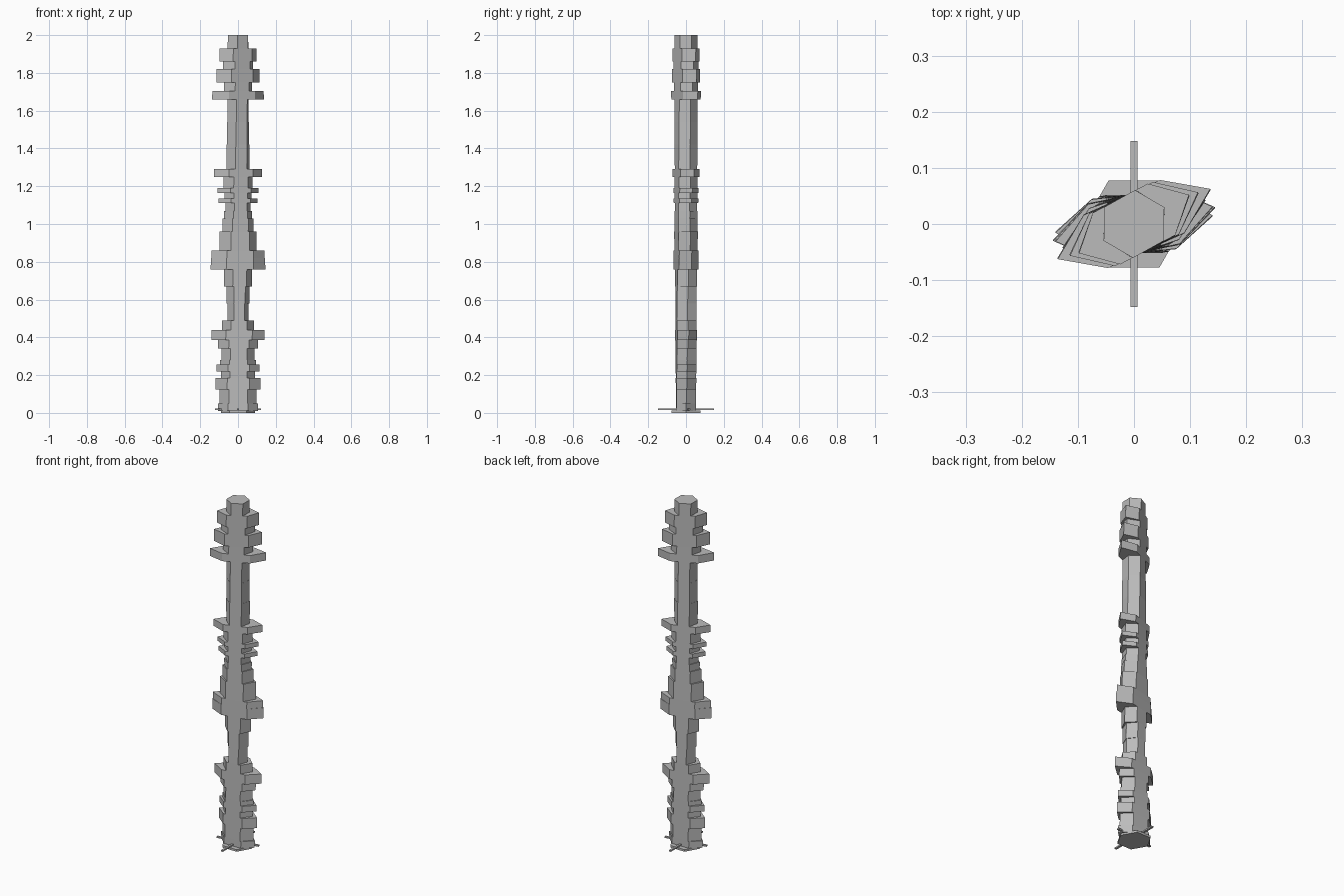
import bpy, bmesh, math
from mathutils import Matrix

cube = bpy.data.objects.get("Cube")
if cube:
    bpy.data.objects.remove(cube, do_unlink=True)

# Single stone colour
grey = bpy.data.materials.new("concrete_grey")
grey.use_nodes = True
colour = (0.5, 0.5, 0.5, 1)
grey.diffuse_color = colour
bsdf = next(n for n in grey.node_tree.nodes if n.type == "BSDF_PRINCIPLED")
bsdf.inputs["Base Color"].default_value = colour

TWIST = math.radians(14.5)   # turn per unit of height
RADIUS = 0.06                # hexagon radius across the narrow direction


def finish(name, bm):
    bmesh.ops.recalc_face_normals(bm, faces=bm.faces)
    mesh = bpy.data.meshes.new(name)
    bm.to_mesh(mesh)
    bm.free()
    mesh.materials.append(grey)
    obj = bpy.data.objects.new(name, mesh)
    bpy.context.collection.objects.link(obj)
    return obj


def hex_ring(bm, z, reach, turn):
    """Hexagon stretched to the given reach, then turned about z."""
    spin = Matrix.Rotation(turn, 3, "Z")
    ring = []
    for i in range(6):
        a = i * math.pi / 3
        v = bm.verts.new((reach * math.cos(a), RADIUS * math.sin(a), z))
        v.co = spin @ v.co
        ring.append(v)
    return ring


def hex_prism(bm, z0, z1, reach, twist=TWIST):
    low = hex_ring(bm, z0, reach, z0 * twist)
    high = hex_ring(bm, z1, reach, z1 * twist)
    bm.faces.new(low[::-1])
    bm.faces.new(high)
    for i in range(6):
        j = (i + 1) % 6
        bm.faces.new((low[i], low[j], high[j], high[i]))


# Tower floors: top height and half width seen from the front
floors = [
    (0.05, 0.107), (0.125, 0.097), (0.185, 0.118), (0.22, 0.09),
    (0.255, 0.114), (0.28, 0.095), (0.34, 0.088), (0.385, 0.107),
    (0.44, 0.14), (0.49, 0.085), (0.58, 0.056), (0.67, 0.06),
    (0.76, 0.073), (0.82, 0.144), (0.86, 0.14), (0.96, 0.098),
    (1.03, 0.083), (1.07, 0.074), (1.11, 0.066), (1.135, 0.103),
    (1.165, 0.072), (1.19, 0.108), (1.25, 0.076), (1.29, 0.127),
    (1.42, 0.06), (1.54, 0.058), (1.66, 0.056), (1.705, 0.136),
    (1.75, 0.073), (1.82, 0.114), (1.86, 0.08), (1.93, 0.098),
    (2.0, 0.054),
]
bm = bmesh.new()
bottom = 0.01
for top, half in floors:
    hex_prism(bm, bottom, top, half / math.cos(top * TWIST))
    bottom = top
finish("twisted_tower", bm)

# Hexagonal foot
bm = bmesh.new()
bmesh.ops.create_cone(bm, cap_ends=True, segments=6, radius1=0.09, radius2=0.09,
                      depth=0.012, matrix=Matrix.Translation((0, 0, 0.006))
                      @ Matrix.Rotation(math.pi / 6, 4, "Z"))
# Keep the corners on the x axis
if max(v.co.x for v in bm.verts) < 0.085:
    bmesh.ops.rotate(bm, verts=bm.verts, matrix=Matrix.Rotation(math.pi / 6, 3, "Z"))
finish("foot_plate", bm)


# Thin crossing bars just above the foot
def bar(name, length, turn):
    bm = bmesh.new()
    bmesh.ops.create_cube(bm, size=1, matrix=Matrix.Translation((0, 0, 0.019))
                          @ Matrix.Rotation(turn, 4, "Z")
                          @ Matrix.Diagonal((length, 0.012, 0.008, 1)))
    finish(name, bm)


bar("depth_bar", 0.295, math.pi / 2)
bar("width_bar", 0.245, math.radians(8))
